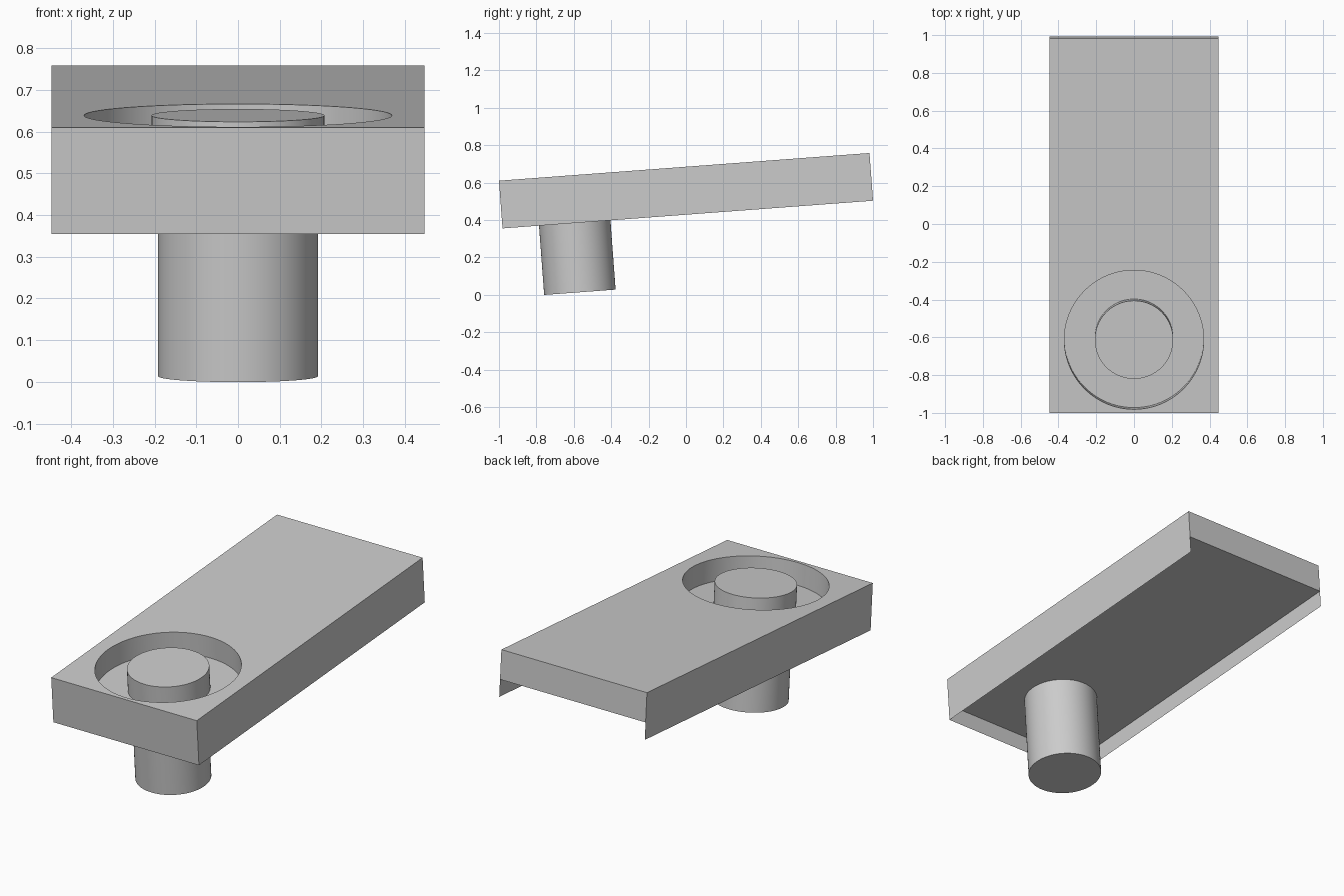
import bpy, bmesh, math
from mathutils import Matrix

cube = bpy.data.objects.get("Cube")
if cube:
    bpy.data.objects.remove(cube, do_unlink=True)

# Dimensions in the tray's own tilted frame: origin on the top front edge
TILT = math.atan(0.0747)
HALF_W, LENGTH, SKIRT, SLAB = 0.447, 1.9865, 0.2557, 0.161
WELL_Y, WELL_R, WELL_DEPTH, PLUG_R = 0.388, 0.369, 0.122, 0.2075
STEM_Y, STEM_R, STEM_END = 0.387, 0.1915, 0.627
SIDES = 96
PLACE = Matrix.Translation((0, -1, 0.61)) @ Matrix.Rotation(TILT, 4, "X")

grey = bpy.data.materials.new("plain grey")
grey.use_nodes = True
colour = (0.6, 0.6, 0.6, 1)
grey.diffuse_color = colour
grey.node_tree.nodes["Principled BSDF"].inputs["Base Color"].default_value = colour


def finish(name, bm):
    mesh = bpy.data.meshes.new(name)
    bm.to_mesh(mesh)
    bm.free()
    obj = bpy.data.objects.new(name, mesh)
    bpy.context.collection.objects.link(obj)
    obj.matrix_world = PLACE
    mesh.materials.append(grey)
    bpy.ops.object.select_all(action="DESELECT")
    obj.select_set(True)
    bpy.context.view_layer.objects.active = obj
    bpy.ops.object.shade_smooth_by_angle(angle=math.radians(30))
    return obj


def cylinder(name, y, radius, bottom, top):
    bm = bmesh.new()
    move = Matrix.Translation((0, y, (bottom + top) / 2))
    bmesh.ops.create_cone(bm, cap_ends=True, segments=SIDES, radius1=radius,
                          radius2=radius, depth=top - bottom, matrix=move)
    return finish(name, bm)


def corners(bm, z):
    return [bm.verts.new(p) for p in ((-HALF_W, 0, z), (HALF_W, 0, z),
                                      (HALF_W, LENGTH, z), (-HALF_W, LENGTH, z))]


def circle(bm, z):
    move = Matrix.Translation((0, WELL_Y, z))
    return bmesh.ops.create_circle(bm, segments=SIDES, radius=WELL_R, matrix=move)["verts"]


# Tray: top sheet with a round hole
bm = bmesh.new()
top, rim = corners(bm, 0), circle(bm, 0)
for i in range(4):
    bm.edges.new((top[i], top[i - 1]))
bmesh.ops.triangle_fill(bm, edges=bm.edges[:], use_beauty=True, normal=(0, 0, 1))

# Well wall and floor
floor = circle(bm, -WELL_DEPTH)
for i in range(SIDES):
    bm.faces.new((rim[i - 1], rim[i], floor[i], floor[i - 1]))
bm.faces.new(floor)

# Thin skirts on front and sides, a shorter back wall, and the underside
under, hem = corners(bm, -SLAB), corners(bm, -SKIRT)
for a, b, low in ((0, 1, hem), (1, 2, hem), (3, 0, hem), (2, 3, under)):
    bm.faces.new((top[a], low[a], low[b], top[b]))
bm.faces.new(under[::-1])
finish("tray", bm)

# Round plug standing in the well, flush with the top
cylinder("well_plug", WELL_Y, PLUG_R, -WELL_DEPTH, 0)

# Stem hanging below the tray
cylinder("stem", STEM_Y, STEM_R, -STEM_END, -SLAB)
